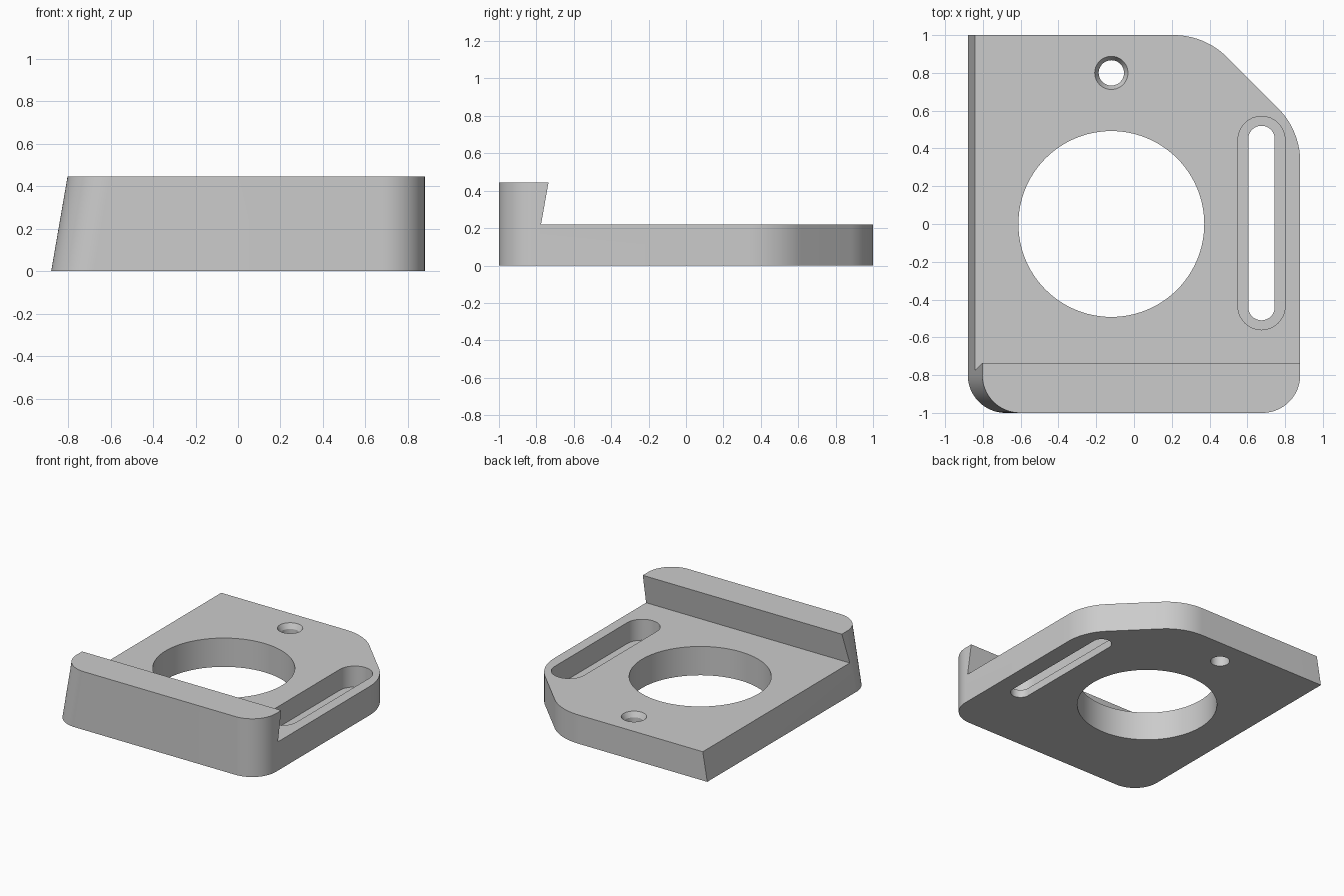
import bpy
import bmesh
from math import sin, cos, pi, radians

if "Cube" in bpy.data.objects:
    bpy.data.objects.remove(bpy.data.objects["Cube"], do_unlink=True)

PLATE_H = 0.22
LIP_H = 0.445
LEAN = 0.077          # how far the left side leans in over the full height

grey = bpy.data.materials.new("plain grey")
grey.use_nodes = True
colour = (0.6, 0.6, 0.6, 1)
grey.diffuse_color = colour
grey.node_tree.nodes["Principled BSDF"].inputs["Base Color"].default_value = colour


def arc(cx, cy, r, start, end, steps=16):
    """Points along an arc, angles in degrees."""
    angles = [radians(start + (end - start) * i / steps) for i in range(steps + 1)]
    return [(cx + r * cos(a), cy + r * sin(a)) for a in angles]


def loft(name, lower, upper):
    """Solid between two matching rings of 3D points."""
    bm = bmesh.new()
    a = [bm.verts.new(p) for p in lower]
    b = [bm.verts.new(p) for p in upper]
    n = len(a)
    bm.faces.new(a[::-1])
    bm.faces.new(b)
    for i in range(n):
        j = (i + 1) % n
        bm.faces.new((a[i], a[j], b[j], b[i]))
    bmesh.ops.recalc_face_normals(bm, faces=bm.faces)
    mesh = bpy.data.meshes.new(name)
    bm.to_mesh(mesh)
    bm.free()
    mesh.materials.append(grey)
    obj = bpy.data.objects.new(name, mesh)
    bpy.context.collection.objects.link(obj)
    return obj


def prism(name, outline, z0, z1):
    return loft(name, [(x, y, z0) for x, y in outline], [(x, y, z1) for x, y in outline])


def circle(x, y, r, steps=64):
    return arc(x, y, r, 0, 360, steps)[:-1]


def stadium(x, y0, y1, r):
    return arc(x, y1, r, 0, 180) + arc(x, y0, r, 180, 360)


# Full-height block with rounded corners, clipped back corner and leaning left side
left_side = [(-0.88, 1)] + arc(-0.68, -0.8, 0.2, 180, 270)
right_side = (arc(0.68, -0.8, 0.2, -90, 0)
              + arc(0.48, 0.33, 0.4, 0, 45)
              + arc(0.21, 0.6, 0.4, 45, 90))
bottom = [(x, y, 0) for x, y in left_side + right_side]
top = ([(x + LEAN, y, LIP_H) for x, y in left_side]
       + [(x, y, LIP_H) for x, y in right_side])
plate = loft("mounting_plate", bottom, top)

# Space behind the undercut front lip
step = [(-0.775, PLATE_H), (1.2, PLATE_H), (1.2, 0.67), (-0.695, 0.67)]
cutters = [
    loft("lip_cutter", [(-1.2, y, z) for y, z in step], [(1.2, y, z) for y, z in step]),
    prism("bore_cutter", circle(-0.12, 0, 0.492, 96), -0.1, 0.6),
    prism("slot_cutter", stadium(0.675, -0.44, 0.45, 0.07), -0.1, 0.6),
    prism("slot_recess_cutter", stadium(0.675, -0.435, 0.445, 0.125), 0.06, 0.6),
    prism("screw_hole_cutter", circle(-0.12, 0.8, 0.067), -0.1, 0.6),
    loft("countersink_cutter",
         [(x, y, PLATE_H - 0.04) for x, y in circle(-0.12, 0.8, 0.066)],
         [(x, y, PLATE_H + 0.04) for x, y in circle(-0.12, 0.8, 0.11)]),
]

bpy.ops.object.select_all(action='DESELECT')
plate.select_set(True)
bpy.context.view_layer.objects.active = plate
for cutter in cutters:
    cutter.hide_render = True
    mod = plate.modifiers.new(cutter.name, 'BOOLEAN')
    mod.operation = 'DIFFERENCE'
    mod.solver = 'EXACT'
    mod.object = cutter
    bpy.ops.object.modifier_apply(modifier=mod.name)
    bpy.data.objects.remove(cutter, do_unlink=True)

bpy.ops.object.shade_smooth_by_angle(angle=radians(25))
